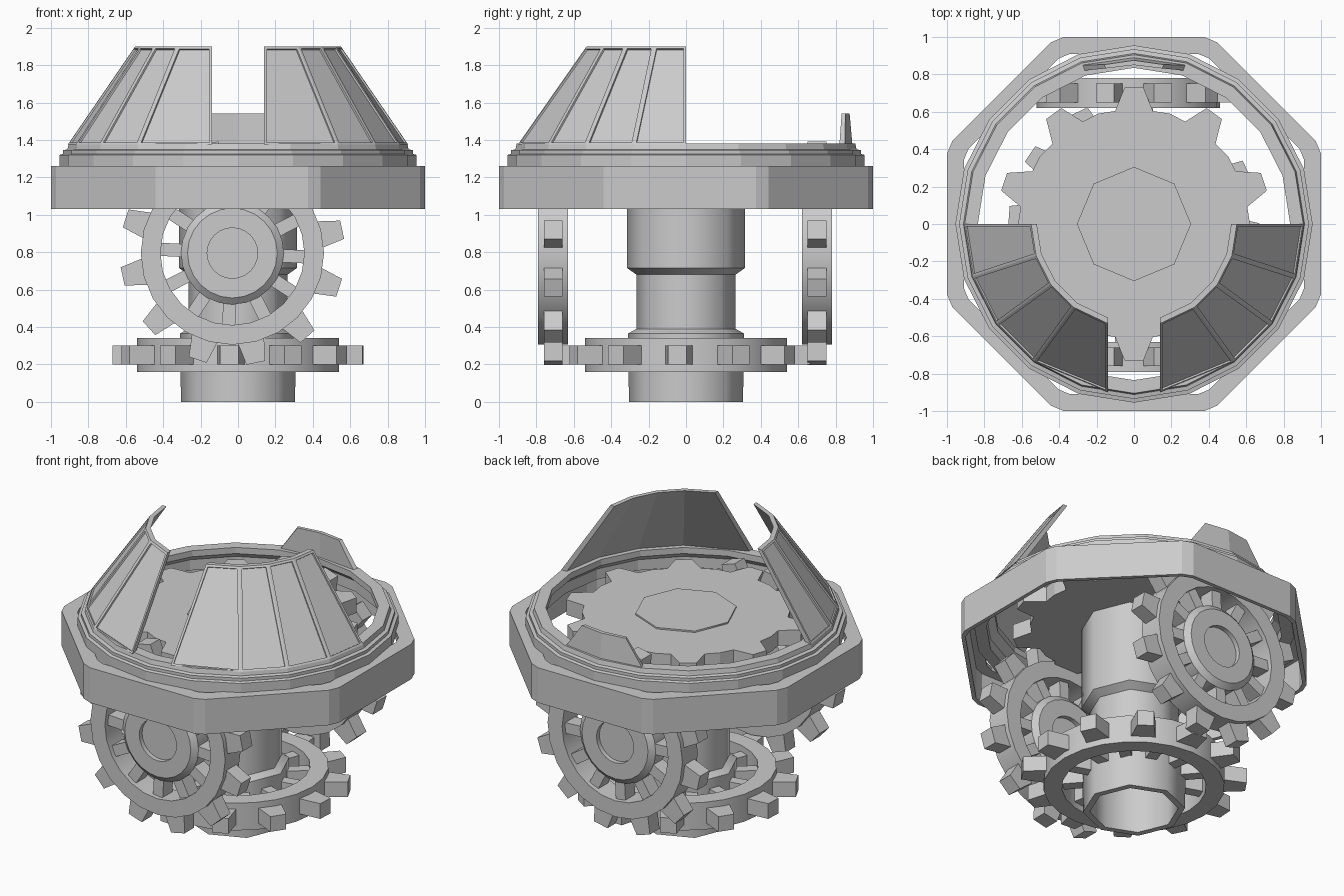
import bpy, bmesh
from math import sin, cos, radians, hypot, sqrt, pi
from mathutils import Matrix

if "Cube" in bpy.data.objects:
    bpy.data.objects.remove(bpy.data.objects["Cube"])


def ngon(n):
    return [(cos(2 * pi * i / n), sin(2 * pi * i / n)) for i in range(n)]


def sweep(bm, outline, profile):
    """Sweep a closed (radius, z) profile round a unit outline."""
    rows = [[bm.verts.new((r * x, r * y, z)) for r, z in profile] for x, y in outline]
    n, m = len(rows), len(profile)
    for i in range(n):
        a, b = rows[i], rows[(i + 1) % n]
        for j in range(m):
            k = (j + 1) % m
            if profile[j][0] > 1e-6 or profile[k][0] > 1e-6:
                bm.faces.new((a[j], b[j], b[k], a[k]))


def hexa(bm, low, high):
    """Solid between two matching point loops."""
    a = [bm.verts.new(p) for p in low]
    b = [bm.verts.new(p) for p in high]
    bm.faces.new(a)
    bm.faces.new(b)
    for i in range(len(a)):
        k = (i + 1) % len(a)
        bm.faces.new((a[i], a[k], b[k], b[i]))


def radial_bars(bm, count, offset, r0, r1, w0, w1, z0, z1):
    """Tapered bars pointing outward: gear teeth and spokes."""
    for i in range(count):
        rot = Matrix.Rotation(radians(offset) + 2 * pi * i / count, 3, 'Z')
        pts = [(r0, -w0), (r1, -w1), (r1, w1), (r0, w0)]
        hexa(bm, *[[rot @ Matrix.Translation((x, y, z)).translation for x, y in pts]
                   for z in (z0, z1)])


def finish(bm, name, smooth=None, loc=(0, 0, 0), rot_x=0):
    bmesh.ops.remove_doubles(bm, verts=bm.verts, dist=1e-5)
    bmesh.ops.dissolve_degenerate(bm, edges=bm.edges, dist=1e-6)
    bmesh.ops.recalc_face_normals(bm, faces=bm.faces)
    me = bpy.data.meshes.new(name)
    bm.to_mesh(me)
    bm.free()
    ob = bpy.data.objects.new(name, me)
    bpy.context.collection.objects.link(ob)
    ob.location = loc
    ob.rotation_euler.x = rot_x
    if smooth:
        bpy.ops.object.select_all(action='DESELECT')
        ob.select_set(True)
        bpy.context.view_layer.objects.active = ob
        bpy.ops.object.shade_smooth_by_angle(angle=radians(smooth))
    return ob


# Octagonal base ring with clipped corners, hollow underneath
octagon = []
for i in range(8):
    for s in (-1, 1):
        x, y = 1, s * .375
        t = radians(45 * i)
        octagon.append((x * cos(t) - y * sin(t), x * sin(t) + y * cos(t)))
bm = bmesh.new()
sweep(bm, octagon, [(1, 1.03), (1, 1.26), (.91, 1.26), (.91, 1.235), (.975, 1.235), (.975, 1.03)])
finish(bm, "octagon_ring")

# Stepped collar on top of the ring
bm = bmesh.new()
sweep(bm, ngon(20), [(.88, 1.23), (.955, 1.23), (.955, 1.32), (.935, 1.325), (.935, 1.345),
                     (.912, 1.35), (.905, 1.38), (.835, 1.38), (.835, 1.34), (.88, 1.3)])
finish(bm, "stepped_collar")


# Slanted dome panels, right half then mirrored left
def arc(r, z):
    pts = [(r * cos(radians(t)), -r * sin(radians(t)), z) for t in (0, 18, 36, 54)]
    return pts + [(.14, -sqrt(r * r - .14 ** 2), z)]


for side, name in ((1, "dome_panels_right"), (-1, "dome_panels_left")):
    bm = bmesh.new()
    loops = [[bm.verts.new((side * x, y, z)) for x, y, z in arc(r, z)]
             for r, z in ((.91, 1.375), (.55, 1.9), (.52, 1.9), (.87, 1.375))]
    outer = []
    for j in range(4):
        p, q = loops[j], loops[(j + 1) % 4]
        for i in range(4):
            f = bm.faces.new((p[i], p[i + 1], q[i + 1], q[i]))
            if j == 0:
                outer.append(f)
    for e in (0, 4):
        bm.faces.new([lp[e] for lp in loops])
    bmesh.ops.recalc_face_normals(bm, faces=bm.faces)
    bmesh.ops.inset_individual(bm, faces=outer, thickness=.02, depth=0)
    bmesh.ops.inset_individual(bm, faces=outer, thickness=.001, depth=-.01)
    finish(bm, name)

# Short broken panel at the back, kinked at the middle
bm = bmesh.new()
for s in (-1, 1):
    hexa(bm,
         [(0, .85, 1.37), (s * .27, .82, 1.37), (s * .28, .85, 1.37), (0, .89, 1.37)],
         [(0, .85, 1.54), (s * .15, .832, 1.54), (s * .16, .852, 1.54), (0, .875, 1.54)])
finish(bm, "back_panel_stub")

# Central column, eight sided, open underneath
bm = bmesh.new()
sweep(bm, ngon(8), [(0, .3), (.265, .3), (.265, 0), (.305, 0), (.31, .365), (.265, .39),
                    (.265, .68), (.315, .715), (.315, 1.27), (.305, 1.27),
                    (.305, 1.36), (0, 1.36)])
finish(bm, "centre_column", 46)

# Solid top gear, meshing with the tops of the upright gears
bm = bmesh.new()
sweep(bm, ngon(20), [(0, 1.25), (.62, 1.25), (.62, 1.35), (0, 1.35)])
radial_bars(bm, 10, 18, .58, .73, .11, .05, 1.25, 1.35)
finish(bm, "top_gear")

# Spoked bottom gear
bm = bmesh.new()
sweep(bm, ngon(24), [(.43, .16), (.54, .16), (.54, .34), (.43, .34)])
radial_bars(bm, 12, -4, .52, .67, .075, .05, .2, .3)
radial_bars(bm, 12, 11, .27, .45, .035, .035, .2, .3)
finish(bm, "bottom_gear", 30)

# Upright gears at front and back, with hub and spokes
for name, y in (("front_gear", -.71), ("back_gear", .70)):
    bm = bmesh.new()
    sweep(bm, ngon(24), [(.385, -.08), (.49, -.08), (.49, .08), (.385, .08)])
    sweep(bm, ngon(24), [(0, -.05), (.135, -.05), (.135, -.08), (.24, -.08), (.275, -.05),
                         (.275, .05), (.24, .08), (.135, .08), (.135, .05), (0, .05)])
    radial_bars(bm, 12, 12, .46, .6, .075, .05, -.05, .05)
    radial_bars(bm, 12, -3, .25, .4, .035, .035, -.05, .05)
    finish(bm, name, 30, (-.03, y, .795), pi / 2)
